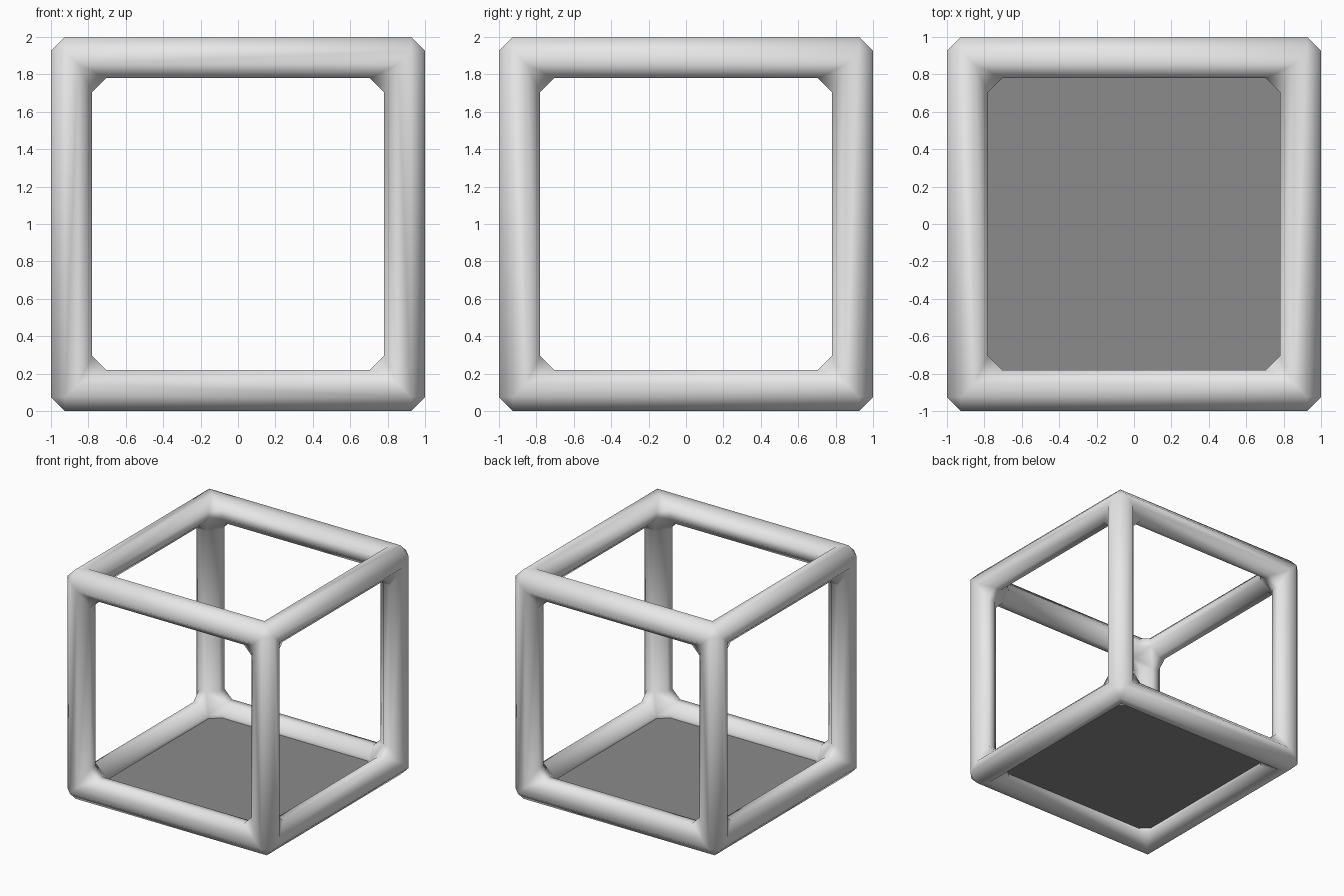
import bpy, bmesh
from mathutils import Vector
from itertools import product

if "Cube" in bpy.data.objects:
    bpy.data.objects.remove(bpy.data.objects["Cube"])


def material(name, v):
    m = bpy.data.materials.new(name)
    m.diffuse_color = (v, v, v, 1)
    m.use_nodes = True
    m.node_tree.nodes["Principled BSDF"].inputs["Base Color"].default_value = m.diffuse_color
    return m


def make_object(name, bm, mat, smooth):
    bmesh.ops.remove_doubles(bm, verts=bm.verts, dist=1e-4)
    bmesh.ops.recalc_face_normals(bm, faces=bm.faces)
    for f in bm.faces:
        f.smooth = smooth
    me = bpy.data.meshes.new(name)
    bm.to_mesh(me)
    bm.free()
    me.materials.append(mat)
    ob = bpy.data.objects.new(name, me)
    bpy.context.collection.objects.link(ob)
    return ob


# Distances from the cube centre: bevelled square bars, 0.22 wide
a, b, c, d, e = 0.705, 0.78, 0.855, 0.925, 1.0
CENTRE = Vector((0, 0, 1))

# Bar cross-section (two coordinates) and where the bar ends at that point
profile = [(d, e, d), (c, e, c), (b, d, a), (b, c, a),
           (c, b, a), (d, b, a), (e, c, c), (e, d, d)]


def cyc(p, k):
    return [p[(i - k) % 3] for i in range(3)]


def add_face(bm, pts, s=(1, 1, 1)):
    bm.faces.new([bm.verts.new(Vector([q * w for q, w in zip(p, s)]) + CENTRE)
                  for p in pts])


bm = bmesh.new()
# Twelve bars
for k in range(3):
    for sy, sz in product((1, -1), repeat=2):
        for i in range(8):
            y0, z0, x0 = profile[i]
            y1, z1, x1 = profile[(i + 1) % 8]
            quad = [(-x0, y0, z0), (x0, y0, z0), (x1, y1, z1), (-x1, y1, z1)]
            add_face(bm, [cyc(p, k) for p in quad], cyc((1, sy, sz), k))

# Eight bevelled corners
for s in product((1, -1), repeat=3):
    add_face(bm, [(a, b, c), (b, a, c), (c, a, b),
                  (c, b, a), (b, c, a), (a, c, b)], s)
    add_face(bm, [(d, d, e), (e, d, d), (d, e, d)], s)
    for k in range(3):
        add_face(bm, [cyc(p, k) for p in ((c, c, e), (b, a, d), (a, b, d))], s)
        add_face(bm, [cyc(p, k) for p in
                      ((b, a, c), (a, b, c), (a, b, d), (b, a, d))], s)
make_object("cube_frame", bm, material("light grey", 0.8), True)

# Floor panel held inside the bottom bars
bm = bmesh.new()
bmesh.ops.create_cube(bm, size=1)
bmesh.ops.scale(bm, vec=(1.7, 1.7, 0.008), verts=bm.verts)
bmesh.ops.translate(bm, vec=(0, 0, 0.11), verts=bm.verts)
make_object("floor_panel", bm, material("dark grey", 0.26), False)
